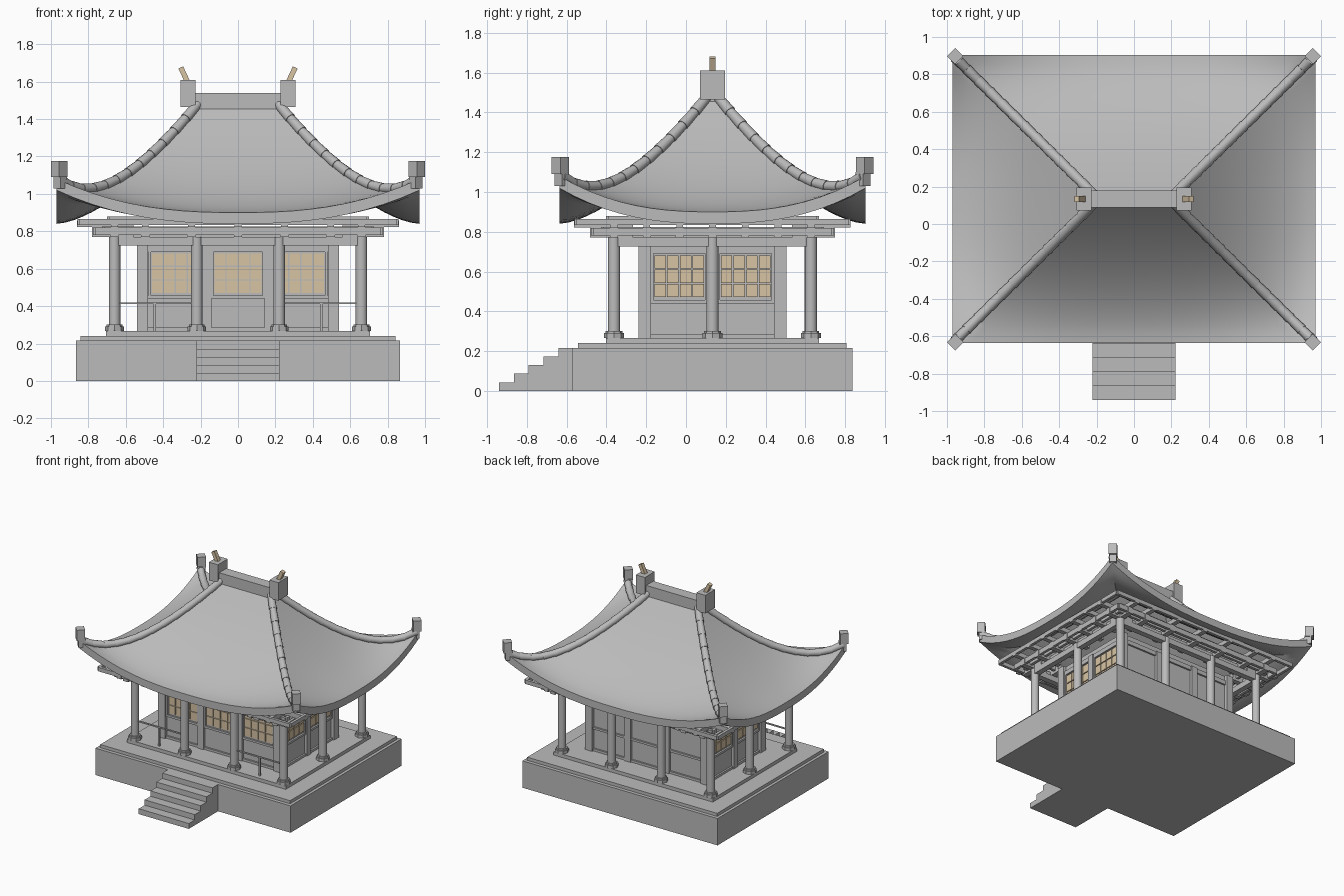
import bpy, bmesh, math
from mathutils import Vector, Matrix

if "Cube" in bpy.data.objects:
    bpy.data.objects.remove(bpy.data.objects["Cube"])

C = 0.133           # y of the building centre


def material(name, rgb):
    m = bpy.data.materials.new(name)
    m.diffuse_color = (*rgb, 1)
    m.use_nodes = True
    m.node_tree.nodes["Principled BSDF"].inputs["Base Color"].default_value = m.diffuse_color
    return m


STONE = material("stone_grey", (0.5, 0.5, 0.5))
PAPER = material("paper_tan", (0.68, 0.55, 0.37))


class Part:
    """Collects primitives into one named mesh; y is relative to the building centre."""

    def __init__(self):
        self.bm = bmesh.new()

    def box(self, x0, x1, y0, y1, z0, z1, rot=None):
        size = Matrix.Diagonal((abs(x1 - x0), abs(y1 - y0), z1 - z0, 1))
        place = Matrix.Translation(((x0 + x1) / 2, (y0 + y1) / 2, (z0 + z1) / 2))
        bmesh.ops.create_cube(self.bm, size=1, matrix=place @ (rot or Matrix()) @ size)

    def rod(self, a, b, r1, r2=None, n=16):
        a, b = Vector(a), Vector(b)
        d = b - a
        m = Matrix.Translation((a + b) / 2) @ d.to_track_quat('Z', 'Y').to_matrix().to_4x4()
        bmesh.ops.create_cone(self.bm, cap_ends=True, segments=n, radius1=r1,
                              radius2=r1 if r2 is None else r2, depth=d.length, matrix=m)

    def ring(self, hx, hy, z0, z1, w):
        for s in (-1, 1):
            self.box(-hx, hx, s * hy - w / 2, s * hy + w / 2, z0, z1)
            self.box(s * hx - w / 2, s * hx + w / 2, -hy, hy, z0, z1)

    def finish(self, name, mat=STONE, smooth=False):
        me = bpy.data.meshes.new(name)
        self.bm.to_mesh(me)
        self.bm.free()
        me.materials.append(mat)
        ob = bpy.data.objects.new(name, me)
        ob.location.y = C
        bpy.context.collection.objects.link(ob)
        if smooth:
            bpy.ops.object.select_all(action='DESELECT')
            ob.select_set(True)
            bpy.context.view_layer.objects.active = ob
            bpy.ops.object.shade_smooth_by_angle(angle=math.radians(35))
        return ob


# Stone platform in three tiers
p = Part()
p.box(-0.865, 0.865, -0.703, 0.703, 0, 0.215)
p.box(-0.842, 0.842, -0.675, 0.675, 0.215, 0.24)
p.box(-0.705, 0.705, -0.535, 0.535, 0.24, 0.267)
p.finish("platform")

# Front steps
p = Part()
for i in range(5):
    y = -1.073 + 0.0745 * i
    p.box(-0.222, 0.222, y, y + 0.0745, 0, 0.043 * (i + 1))
p.finish("front_steps")

# Columns around the veranda, with eight-sided footings
spots = [(x, y) for x in (-0.66, -0.22, 0.22, 0.66) for y in (-0.495, 0.495)]
spots += [(-0.66, 0), (0.66, 0)]
cols, feet = Part(), Part()
for x, y in spots:
    cols.rod((x, y, 0.267), (x, y, 0.77), 0.031)
    feet.rod((x, y, 0.267), (x, y, 0.29), 0.05, n=8)
    feet.rod((x, y, 0.29), (x, y, 0.302), 0.042, n=8)
cols.finish("columns", smooth=True)
feet.finish("column_footings")

# Tie beams over the columns
p = Part()
p.ring(0.66, 0.495, 0.725, 0.77, 0.045)
p.finish("tie_beams")

# Railings in the outer front bays
p = Part()
for s in (-1, 1):
    p.box(s * 0.22, s * 0.66, -0.5, -0.49, 0.41, 0.42)
    p.box(s * 0.445 - 0.007, s * 0.445 + 0.007, -0.502, -0.488, 0.267, 0.41)
p.finish("front_railings")

# Room walls
HX, HY = 0.515, 0.345
p = Part()
p.box(-HX, HX, -HY, HY, 0.267, 0.77)
p.finish("room_walls")

posts, rails, panes = Part(), Part(), Part()


def slab(part, side, u, w, z0, z1, out):
    """Plate standing proud of one wall; u runs along the wall."""
    if side in ("front", "back"):
        s = -1 if side == "front" else 1
        part.box(u - w / 2, u + w / 2, s * (HY - 0.002), s * (HY + out), z0, z1)
    else:
        s = -1 if side == "left" else 1
        part.box(s * (HX - 0.002), s * (HX + out), u - w / 2, u + w / 2, z0, z1)


def window(side, u):
    cw, ch = 0.064, 0.0725
    for i in range(4):
        for j in range(3):
            slab(panes, side, u + (i - 1.5) * cw, cw - 0.007,
                 0.471 + j * ch, 0.471 + (j + 1) * ch - 0.007, 0.008)
    for s in (-1, 1):
        slab(rails, side, u + s * 0.137, 0.014, 0.455, 0.7, 0.014)


for side in ("front", "back", "left", "right"):
    long = side in ("front", "back")
    half = HX if long else HY
    for u in ((-0.17, 0.17) if long else (0,)):
        slab(posts, side, u, 0.055, 0.267, 0.725, 0.022)
    slab(rails, side, 0, 2 * half, 0.44, 0.457, 0.014)
    slab(rails, side, 0, 2 * half, 0.69, 0.725, 0.014)
    slab(rails, side, 0, 2 * half, 0.267, 0.285, 0.014)
    if side != "back":
        for u in ((-0.335, 0, 0.335) if long else (-0.167, 0.167)):
            window(side, u)
for sx in (-1, 1):
    for sy in (-1, 1):
        posts.box(sx * 0.48, sx * 0.54, sy * 0.31, sy * 0.372, 0.267, 0.77)
posts.finish("wall_posts")
rails.finish("wall_rails")
panes.finish("window_panes", PAPER)

# Eave lattice: stepped rings crossed by bracket arms
p = Part()
for off, z0, z1 in ((-0.06, 0.79, 0.825), (0.0, 0.77, 0.8), (0.03, 0.85, 0.88),
                    (0.055, 0.785, 0.825), (0.105, 0.78, 0.82), (0.188, 0.833, 0.865)):
    p.ring(0.66 + off, 0.495 + off, z0, z1, 0.022)
for s in (-1, 1):
    for k in range(-3, 4):
        x = k * 0.248 if abs(k) < 3 else k * 0.22
        p.box(x - 0.022, x + 0.022, s * 0.4, s * 0.615, 0.77, 0.822)
        p.box(x - 0.018, x + 0.018, s * 0.4, s * 0.695, 0.822, 0.858)
        y = k * 0.165
        p.box(s * 0.56, s * 0.78, y - 0.02, y + 0.02, 0.77, 0.822)
        p.box(s * 0.56, s * 0.86, y - 0.017, y + 0.017, 0.822, 0.858)
p.finish("eave_brackets")

# Sweeping hipped roof
RX, RY, EX, EY, THICK = 0.215, 0.025, 0.97, 0.77, 0.06


def roof_point(t, s, side, drop=0.0):
    """t runs ridge to eave, s runs hip to hip, side is one of four slopes."""
    hx, hy = RX + (EX - RX) * t, RY + (EY - RY) * t
    z = 0.9 + 0.57 * (1 - t) ** 1.6 + 0.18 * t ** 4 * abs(s) ** 2.5 - drop
    x, y = ((hx * s, -hy), (hx, hy * s), (-hx * s, hy), (-hx, -hy * s))[side]
    return Vector((x, y, z))


p = Part()
NT, NS = 16, 20
for side in range(4):
    grids = [[[p.bm.verts.new(roof_point(i / NT, 2 * j / NS - 1, side, d))
               for j in range(NS + 1)] for i in range(NT + 1)] for d in (0, THICK)]
    top, low = grids
    for j in range(NS):
        for i in range(NT):
            for g in grids:
                p.bm.faces.new((g[i][j], g[i + 1][j], g[i + 1][j + 1], g[i][j + 1]))
        for i in (0, NT):
            p.bm.faces.new((top[i][j], low[i][j], low[i][j + 1], top[i][j + 1]))
bmesh.ops.remove_doubles(p.bm, verts=p.bm.verts, dist=0.0005)
bmesh.ops.recalc_face_normals(p.bm, faces=p.bm.faces)
p.finish("roof", smooth=True)

# Hip tiles, each slightly flared over the next, and corner blocks
tiles, blocks = Part(), Part()
SEG = 12
for side in range(4):
    pts = [roof_point(0.98 * i / SEG, 1, side) + Vector((0, 0, 0.01)) for i in range(SEG + 1)]
    for a, b in zip(pts, pts[1:]):
        tiles.rod(a, b + (b - a) * 0.06, 0.025, 0.029, 12)
    sx, sy = (1 if side in (0, 1) else -1), (1 if side in (1, 2) else -1)
    x, y = sx * 0.956, sy * 0.765
    turn = Matrix.Rotation(math.radians(45), 4, 'Z')
    blocks.box(x - 0.031, x + 0.031, y - 0.031, y + 0.031, 1.09, 1.175, turn)
    x, y = sx * 0.95, sy * 0.757
    blocks.box(x - 0.026, x + 0.026, y - 0.026, y + 0.026, 1.03, 1.1, turn)
tiles.finish("hip_tiles", smooth=True)
blocks.finish("corner_blocks")

# Ridge beam with end blocks and tilted horns
p, horns = Part(), Part()
p.box(-0.23, 0.23, -0.045, 0.045, 1.455, 1.54)
for s in (-1, 1):
    p.box(s * 0.228, s * 0.308, -0.062, 0.062, 1.465, 1.61)
    tilt = Matrix.Rotation(s * math.radians(25), 4, 'Y')
    x = s * 0.288
    horns.box(x - 0.014, x + 0.014, -0.016, 0.016, 1.595, 1.68, tilt)
p.finish("ridge")
horns.finish("ridge_horns", PAPER)
